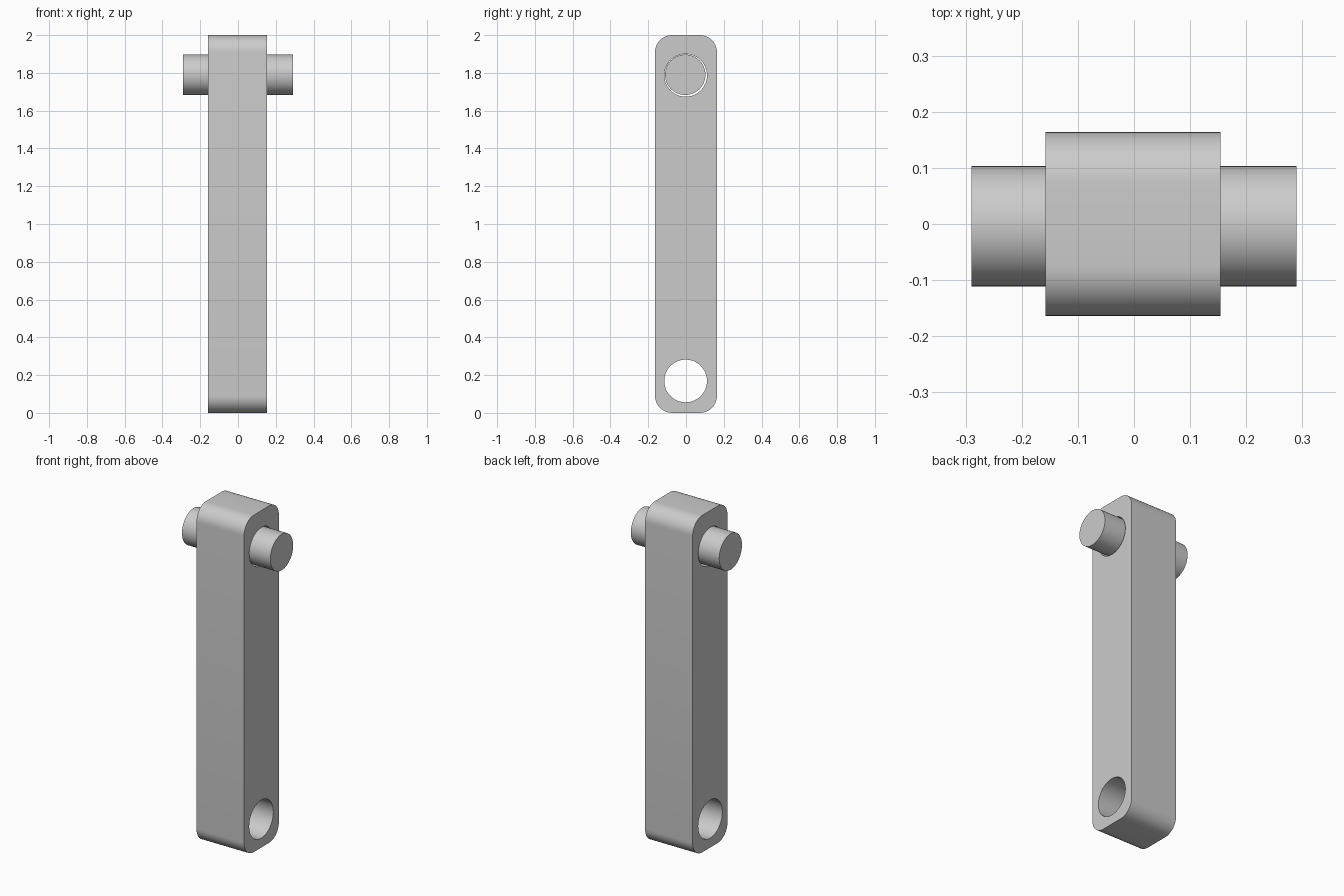
import bpy, bmesh
from math import cos, sin, pi, radians

if "Cube" in bpy.data.objects:
    bpy.data.objects.remove(bpy.data.objects["Cube"])

X0, X1 = -0.158, 0.154        # body thickness
HALF_Y, HEIGHT, CORNER = 0.164, 2.0, 0.09


def prism(name, profile, x0, x1):
    """Extrude a closed (y, z) profile along x."""
    bm = bmesh.new()
    face = bm.faces.new([bm.verts.new((x0, y, z)) for y, z in profile])
    ext = bmesh.ops.extrude_face_region(bm, geom=[face])
    verts = [v for v in ext["geom"] if isinstance(v, bmesh.types.BMVert)]
    bmesh.ops.translate(bm, verts=verts, vec=(x1 - x0, 0, 0))
    bmesh.ops.recalc_face_normals(bm, faces=bm.faces)
    mesh = bpy.data.meshes.new(name)
    bm.to_mesh(mesh)
    bm.free()
    obj = bpy.data.objects.new(name, mesh)
    bpy.context.collection.objects.link(obj)
    return obj


def arc(cy, cz, r, start, sweep, steps):
    return [(cy + r * cos(start + sweep * i / steps),
             cz + r * sin(start + sweep * i / steps)) for i in range(steps + 1)]


def circle(cy, cz, r, n=48):
    return arc(cy, cz, r, 0, 2 * pi, n)[:-1]


def activate(obj):
    bpy.ops.object.select_all(action='DESELECT')
    obj.select_set(True)
    bpy.context.view_layer.objects.active = obj


# link body: long bar with rounded ends
iy, lo, hi = HALF_Y - CORNER, CORNER, HEIGHT - CORNER
outline = []
for k, (cy, cz) in enumerate([(iy, hi), (-iy, hi), (-iy, lo), (iy, lo)]):
    outline += arc(cy, cz, CORNER, k * pi / 2, pi / 2, 10)
body = prism("link_body", outline, X0, X1)

# through holes for the pins
for name, cy, cz, r in [("lower_hole_cutter", -0.002, 0.169, 0.113),
                        ("upper_hole_cutter", -0.002, 1.787, 0.113)]:
    cutter = prism(name, circle(cy, cz, r), -0.5, 0.5)
    cutter.hide_render = True
    mod = body.modifiers.new(name, 'BOOLEAN')
    mod.operation = 'DIFFERENCE'
    mod.solver = 'EXACT'
    mod.object = cutter
    activate(body)
    bpy.ops.object.modifier_apply(modifier=name)
    bpy.data.objects.remove(cutter)

# pin sitting loosely in the upper hole
pin = prism("link_pin", circle(-0.004, 1.79, 0.107), -0.29, 0.29)

for obj in (body, pin):
    activate(obj)
    bpy.ops.object.shade_smooth_by_angle(angle=radians(30))
